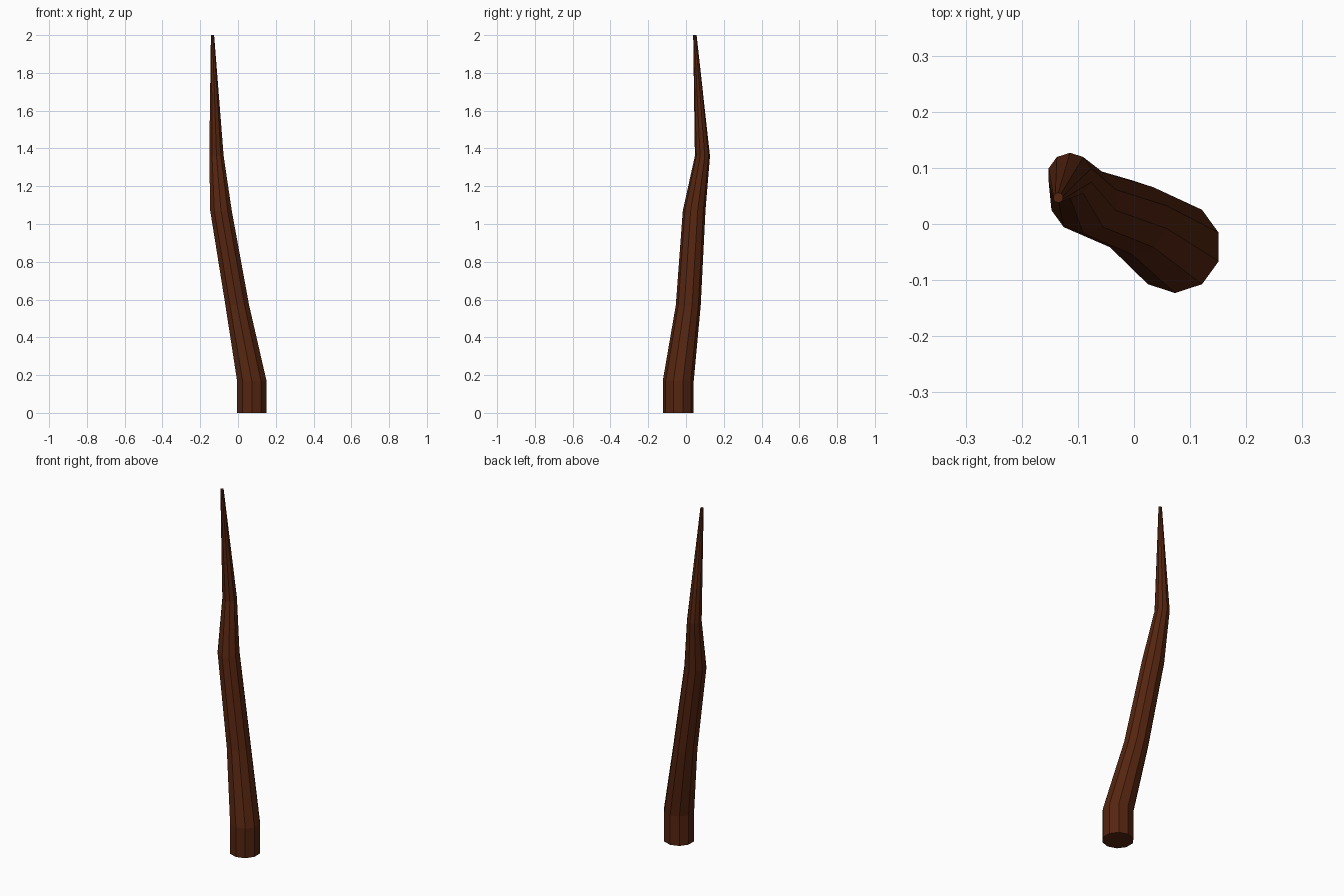
import bpy, bmesh
from math import sin, cos, pi

if "Cube" in bpy.data.objects:
    bpy.data.objects.remove(bpy.data.objects["Cube"])

SIDES = 10
# Trunk sections: x, y, z, radius
RINGS = [
    (0.073, -0.041, 0.00, 0.082),
    (0.073, -0.041, 0.17, 0.082),
    (-0.004, 0.012, 0.57, 0.066),
    (-0.090, 0.043, 1.07, 0.060),
    (-0.114, 0.087, 1.36, 0.040),
    (-0.135, 0.047, 2.00, 0.009),
]

# Bent, tapering trunk lofted through the sections
bm = bmesh.new()
loops = []
for x, y, z, r in RINGS:
    angles = [pi / 2 + 2 * pi * i / SIDES for i in range(SIDES)]
    loops.append([bm.verts.new((x + r * cos(a), y + r * sin(a), z)) for a in angles])
for lo, hi in zip(loops, loops[1:]):
    for i in range(SIDES):
        j = (i + 1) % SIDES
        bm.faces.new((lo[i], lo[j], hi[j], hi[i]))

# Closed base and tip
bm.faces.new(loops[0][::-1])
bm.faces.new(loops[-1])

mesh = bpy.data.meshes.new("trunk")
bm.to_mesh(mesh)
bm.free()
trunk = bpy.data.objects.new("trunk", mesh)
bpy.context.collection.objects.link(trunk)

# Dark brown bark
bark = bpy.data.materials.new("bark")
bark.diffuse_color = (0.09, 0.018, 0.005, 1)
bark.use_nodes = True
bark.node_tree.nodes["Principled BSDF"].inputs["Base Color"].default_value = bark.diffuse_color
mesh.materials.append(bark)
